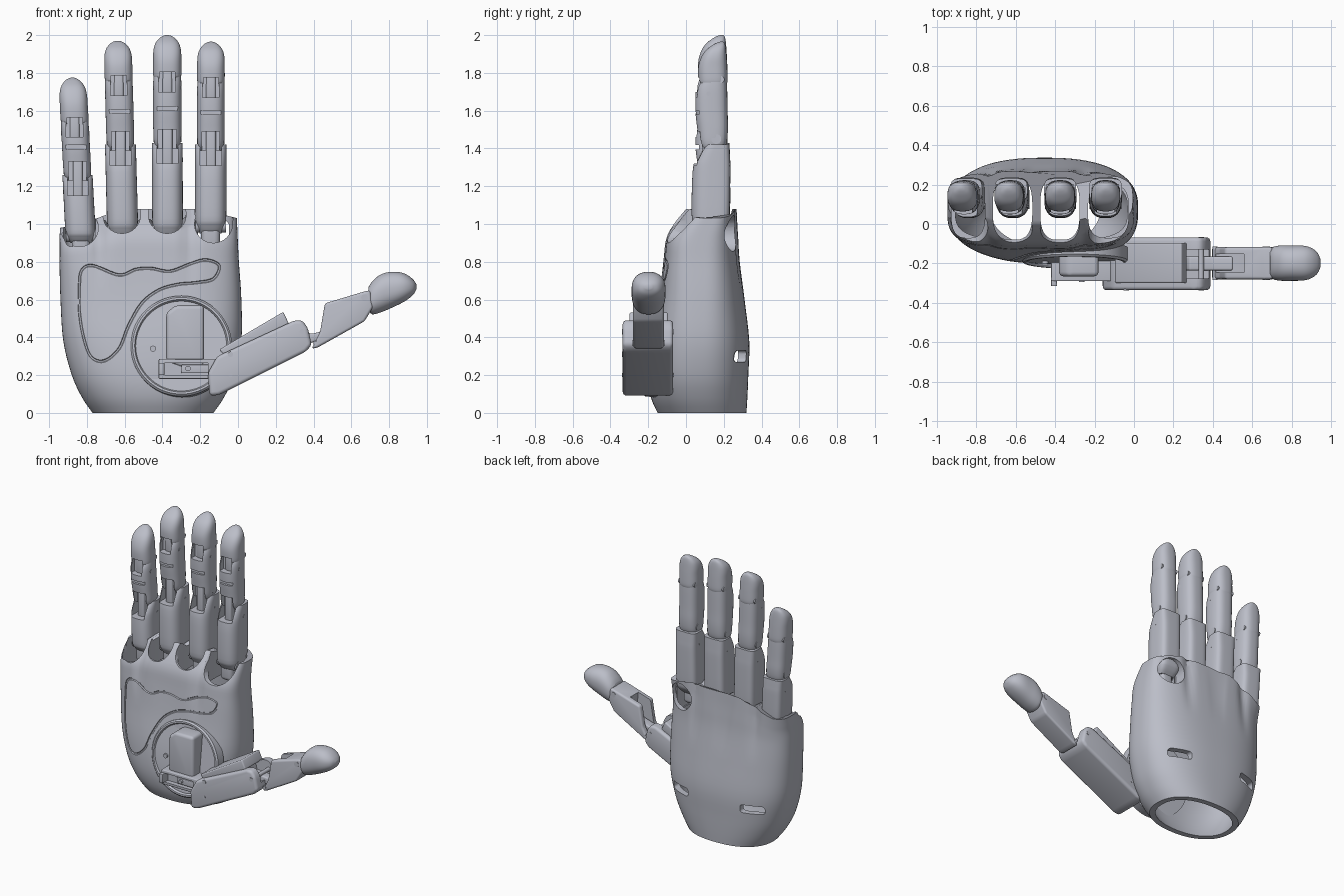
import bpy, bmesh, math
from mathutils import Vector, Matrix

if "Cube" in bpy.data.objects:
    bpy.data.objects.remove(bpy.data.objects["Cube"], do_unlink=True)

COLOR = (0.50, 0.515, 0.58, 1)
mat = bpy.data.materials.new("blue_grey_plastic")
mat.use_nodes = True
mat.diffuse_color = COLOR
mat.node_tree.nodes["Principled BSDF"].inputs["Base Color"].default_value = COLOR


def finish(name, bm):
    bmesh.ops.recalc_face_normals(bm, faces=bm.faces[:])
    if bm.calc_volume(signed=True) < 0:
        bmesh.ops.reverse_faces(bm, faces=bm.faces[:])
    me = bpy.data.meshes.new(name)
    bm.to_mesh(me)
    bm.free()
    me.materials.append(mat)
    ob = bpy.data.objects.new(name, me)
    bpy.context.collection.objects.link(ob)
    return ob


def smooth(pts, n, cyclic=False):
    """Catmull-Rom subdivision of a list of equal-length tuples."""
    m, out = len(pts), []
    for i in range(m if cyclic else m - 1):
        idx = [(i + k) % m if cyclic else min(max(i + k, 0), m - 1) for k in (-1, 0, 1, 2)]
        a, b, c, d = (pts[k] for k in idx)
        for s in range(n):
            t = s / n
            out.append(tuple(0.5 * (2*q + (r-p)*t + (2*p-5*q+4*r-w)*t*t + (3*q-p-3*r+w)*t**3)
                             for p, q, r, w in zip(a, b, c, d)))
    return out if cyclic else out + [pts[-1]]


def oval(cx, hx, y0, y1, z, n0=2.6, n1=2.6, cols=40):
    """Superellipse ring with separate front and back roundness."""
    cy, hy, ring = (y0 + y1) / 2, (y1 - y0) / 2, []
    for i in range(cols):
        a = 2 * math.pi * (i + 0.5) / cols
        c, s = math.cos(a), math.sin(a)
        e = 2 / (n1 if s > 0 else n0)
        ring.append(Vector((cx + hx * math.copysign(abs(c)**e, c),
                            cy + hy * math.copysign(abs(s)**e, s), z)))
    return ring


def loft(name, rings, closed=False):
    """Skin a stack of rings, capped or joined end to end."""
    bm = bmesh.new()
    vs = [[bm.verts.new(p) for p in r] for r in rings]
    for a, b in zip(vs, vs[1:] + vs[:1] if closed else vs[1:]):
        for i in range(len(a)):
            j = (i + 1) % len(a)
            bm.faces.new((a[i], a[j], b[j], b[i]))
    if not closed:
        bm.faces.new(vs[0][::-1])
        bm.faces.new(vs[-1])
    return finish(name, bm)


def prism(name, pts, y0, y1, bevel=0.0):
    """Extrude an x-z outline along y."""
    bm = bmesh.new()
    a = [bm.verts.new((x, y0, z)) for x, z in pts]
    b = [bm.verts.new((x, y1, z)) for x, z in pts]
    bm.faces.new(a)
    bm.faces.new(b[::-1])
    for i in range(len(pts)):
        j = (i + 1) % len(pts)
        bm.faces.new((a[i], b[i], b[j], a[j]))
    bmesh.ops.recalc_face_normals(bm, faces=bm.faces[:])
    if bevel:
        bmesh.ops.bevel(bm, geom=bm.edges[:], offset=bevel, segments=4, profile=0.5,
                        affect='EDGES', clamp_overlap=True)
    return finish(name, bm)


def box(name, x0, x1, y0, y1, z0, z1, bevel=0.0):
    return prism(name, [(x0, z0), (x1, z0), (x1, z1), (x0, z1)], y0, y1, bevel)


def rod(name, center, r, length, axis):
    bm = bmesh.new()
    rot = Matrix.Rotation(math.pi / 2, 4, 'Y' if axis == 'X' else 'X')
    bmesh.ops.create_cone(bm, cap_ends=True, segments=32, radius1=r, radius2=r, depth=length,
                          matrix=Matrix.Translation(center) @ rot)
    return finish(name, bm)


def volume(me):
    bm = bmesh.new()
    bm.from_mesh(me)
    v = bm.calc_volume(signed=True)
    bm.free()
    return v


def cut(ob, *cutters):
    """Subtract each cutter, taking the first solver that gives a sound solid."""
    for c in cutters:
        before = volume(ob.data)
        for solver in ('MANIFOLD', 'EXACT'):
            m = ob.modifiers.new("cut", 'BOOLEAN')
            m.operation, m.solver, m.object = 'DIFFERENCE', solver, c
            me = bpy.data.meshes.new_from_object(
                ob.evaluated_get(bpy.context.evaluated_depsgraph_get()))
            ob.modifiers.clear()
            if .12 * before < volume(me) < before * .99999:
                ob.data = me
                break
        bpy.data.objects.remove(c, do_unlink=True)


# Palm shell: z, left x, right x, front y, back y, front and back roundness
PALM = [(0, -.77, -.13, -.15, .32, 2.2, 2.3), (.08, -.825, -.075, -.185, .325, 2.3, 2.4),
        (.2, -.88, -.02, -.2, .33, 2.5, 2.5), (.38, -.925, .018, -.185, .335, 2.8, 2.5),
        (.6, -.94, .018, -.145, .31, 3.3, 2.6), (.8, -.945, .005, -.12, .285, 3.8, 2.8),
        (.92, -.945, 0, -.105, .277, 4, 3), (1.0, -.945, -.003, -.065, .272, 4, 3.2),
        (1.08, -.942, -.006, 0, .268, 4, 3.4)]


def palm_rings(rows, inset=0.0):
    rings = []
    for z, xl, xr, yf, yb, nf, nb in rows:
        ring = oval((xl + xr) / 2, (xr - xl) / 2 - inset, yf + inset, yb - inset, z, nf, nb, 120)
        k = min(max((z - .65) / .35, 0), 1)
        for p in ring:
            # valleys between the knuckles and a lower rim towards the outer fingers
            g = sum(math.exp(-((p.x - v) / .035)**2) for v in (-.735, -.495, -.255))
            p.y += .028 * k * g * (1 if p.y < .1 else -.7)
            low = .1 * min(max((-.62 - p.x) / .25, 0), 1) + .05 * min(max((p.x + .2) / .2, 0), 1)
            p.z -= low * max((z - .75) / .33, 0)
        rings.append(ring)
    return rings


palm = loft("palm_shell", palm_rings(smooth(PALM, 4)))
bpy.context.view_layer.update()

# Outline groove of the palm pad, laid on the palm surface
PAD = [(-.84, .65), (-.83, .75), (-.77, .78), (-.63, .73), (-.54, .76), (-.46, .765), (-.36, .75),
       (-.25, .79), (-.17, .81), (-.1, .78), (-.13, .71), (-.22, .69), (-.32, .68), (-.42, .65),
       (-.51, .58), (-.58, .46), (-.63, .34), (-.71, .275), (-.78, .3), (-.82, .41), (-.84, .54)]
path = [palm.ray_cast(Vector((x, -2, z)), Vector((0, 1, 0)))[1].copy()
        for x, z in smooth(PAD, 6, True)]
tube = []
for i, p in enumerate(path):
    along = (path[(i + 1) % len(path)] - path[i - 1]).normalized()
    side = along.cross(Vector((0, 1, 0))).normalized()
    out = side.cross(along)
    tube.append([p + .008 * (side * math.cos(a) + out * math.sin(a))
                 for a in [math.pi * k / 3 for k in range(6)]])

# Hollow the palm, open the finger sockets, scallop the rim, cut the back slots
inner = [(-.05,) + PALM[0][1:]] + PALM[:6] + [(.87,) + PALM[5][1:]]
cut(palm, loft("groove", tube, True), loft("cavity", palm_rings(inner, .04)))
for cx, hx, y0, y1, dip in ((-.84, .085, -.07, .2, .98), (-.615, .1, -.08, .235, 1.05),
                            (-.375, .1, -.08, .235, 1.05), (-.13, .103, -.07, .2, 1.0)):
    cut(palm, loft("socket", [oval(cx, hx, y0, y1, z, 3, 3) for z in (.78, 1.3)]),
        rod("scallop", (cx, -.12, dip), .1, .3, 'Y'))
cut(palm, rod("knuckle_notch", (-.13, .3, .95), .095, .26, 'Y'),
    box("slot", -.24, -.08, .1, .5, .27, .33, .02),
    box("slot", -.82, -.66, .1, .5, .27, .33, .02))

# Fingers: link rows are height fraction, width factor, front y, back y
PROX = [(0, .7, .07, .18), (.08, .92, .045, .215), (.2, 1, .03, .23), (.7, 1, .035, .235),
        (.87, 1, .06, .233), (1, 1, .1, .23)]
MID = [(0, .8, .09, .195), (.1, .96, .07, .215), (.3, 1, .06, .222), (.55, 1, .05, .22),
       (.85, 1, .052, .218), (1, .97, .075, .216)]
TIP = [(0, .93, .07, .216), (.1, 1, .065, .22), (.4, 1, .065, .218), (.63, .98, .08, .215),
       (.8, .85, .105, .212), (.92, .58, .14, .208), (.98, .3, .165, .202), (1, .1, .18, .196)]


def finger(name, xb, xt, z0, z1, z2, z3, hp, hm):
    def at(z):
        return xb + (xt - xb) * (z - z0) / (z3 - z0)

    def link(part, rows, a, b, hw, back):
        return loft(f"{name}_{part}", [oval(at(a + (b - a) * t), hw * w, yf, yb,
                                            a + (b - a) * t, 2.6, back)
                                       for t, w, yf, yb in smooth(rows, 4)])

    def block(part, z, hw, y0, y1, d0, d1, bevel=0.0):
        return box(f"{name}_{part}", at(z) - hw, at(z) + hw, y0, y1, z + d0, z + d1, bevel)

    prox = link("lower_link", PROX, z0 - .02, z1 + .02, hp, 4.5)
    cut(prox, block("c", z1, hp * .68, -.1, .13, -.09, .1))
    mid = link("middle_link", MID, z1 - .01, z2, hm, 2.8)
    cut(mid, block("c", z1, hm * .65, -.1, .12, -.05, .09),
        block("c", z2, hm * .6, -.1, .1, -.09, .05),
        block("c", (z1 + z2) / 2, hm * 2, -.1, .068, .0, .022))
    tip = link("tip", TIP, z2 - .02, z3, hm, 2.6)
    cut(tip, block("c", z2, hm * .55, -.1, .095, -.05, .015))
    # Hinge bars and pins
    block("base_hinge", z0, hp * .6, .06, .18, -.1, .08, .03)
    block("middle_hinge", z1, hp * .32, .085, .18, -.13, .12, .012)
    block("tip_hinge", z2, hm * .35, .09, .17, -.1, .03, .012)
    for z, y, r, w in ((z0 + .02, .11, .035, hp * 1.95), (z1 + .05, .16, .026, hm * 1.97),
                       (z2 + .005, .185, .018, hm * 1.82), (z1 - .07, .16, .012, hp * 2.01),
                       (z2 - .07, .12, .012, hm * 2.01)):
        rod(f"{name}_pin", (at(z), y, z), r, w, 'X')


finger("index", -.145, -.143, .97, 1.40, 1.76, 1.965, .083, .073)
finger("middle", -.373, -.375, .95, 1.41, 1.79, 2.0, .081, .075)
finger("ring", -.61, -.637, .95, 1.40, 1.77, 1.97, .082, .074)
finger("little", -.832, -.877, .92, 1.24, 1.55, 1.775, .08, .074)

# Thumb mount: tilted disc with a raised rim, motor block and bracket
tilt = Matrix.Translation((-.3, -.15, .35)) @ Matrix.Rotation(math.radians(90 - 7), 4, 'X')
rim = [(.268, -.03), (.268, .035), (.258, .046), (.247, .046), (.24, .035), (.24, .028),
       (.003, .028), (.003, -.03)]
disc = loft("thumb_disc", [[tilt @ Vector((r * math.cos(a), r * math.sin(a), h))
                            for a in [2 * math.pi * i / 72 for i in range(72)]] for r, h in rim])
prism("motor_block", [(-.38, .27), (-.18, .2), (-.18, .57), (-.33, .57), (-.38, .53)],
      -.265, -.12, .022)
bracket = box("thumb_bracket", -.42, -.1, -.29, -.15, .18, .285, .006)
cut(bracket, box("c", -.39, -.16, -.4, -.255, .2, .265))
box("bracket_link", -.3, -.14, -.28, -.2, .21, .255, .005)
box("bracket_tab", -.42, -.39, -.315, -.25, .2, .265, .004)
rod("bracket_pin", (-.265, -.27, .235), .014, .05, 'Y')
rod("disc_screw", (-.45, -.185, .34), .016, .03, 'Y')

# Thumb links
base = prism("thumb_base", [(-.15, .09), (-.1, .095), (.36, .325), (.39, .36), (.37, .45),
                            (.34, .49), (.3, .49), (-.11, .3), (-.16, .21)], -.335, -.068, .024)
cut(base, prism("c", [(.26, .34), (.45, .435), (.45, .6), (.2, .6)], -.275, -.13))
prism("thumb_lid", [(-.1, .335), (.24, .535), (.27, .47), (-.06, .29)], -.3, -.095, .01)
prism("thumb_hinge", [(.24, .36), (.3, .34), (.5, .41), (.5, .45), (.4, .42), (.28, .43)],
      -.235, -.165, .01)
mid = prism("thumb_middle", [(.39, .34), (.42, .345), (.67, .485), (.715, .56), (.7, .65),
                             (.66, .64), (.46, .58), (.435, .43)], -.28, -.117, .024)
cut(mid, prism("c", [(.36, .38), (.42, .39), (.57, .48), (.55, .7), (.36, .7)], -.245, -.152))
TIP_ROWS = [(.69, .545, .665, .07), (.71, .522, .695, .084), (.75, .53, .73, .09),
            (.8, .55, .746, .09), (.86, .578, .744, .088), (.9, .602, .728, .076),
            (.93, .628, .703, .052), (.945, .655, .68, .018)]
# rings are drawn in y-z and stacked along x
loft("thumb_tip", [[Vector((x, p.x, p.y)) for p in oval(-.198, hy, za, zb, 0, 2.3, 2.3)]
                   for x, za, zb, hy in smooth(TIP_ROWS, 4)])
for x, y, z, r, d in ((.34, -.2015, .43, .014, .272), (-.04, -.2015, .31, .014, .272),
                      (-.04, -.2015, .2, .01, .272), (.41, -.1985, .37, .012, .168),
                      (.67, -.1985, .61, .018, .168)):
    rod("thumb_pin", (x, y, z), r, d, 'Y')

# Smooth shading with crisp edges
bpy.ops.object.select_all(action='DESELECT')
for ob in bpy.context.scene.objects:
    if ob.type == 'MESH' and mat.name in ob.data.materials:
        ob.select_set(True)
        bpy.context.view_layer.objects.active = ob
bpy.ops.object.shade_smooth_by_angle(angle=math.radians(32))
